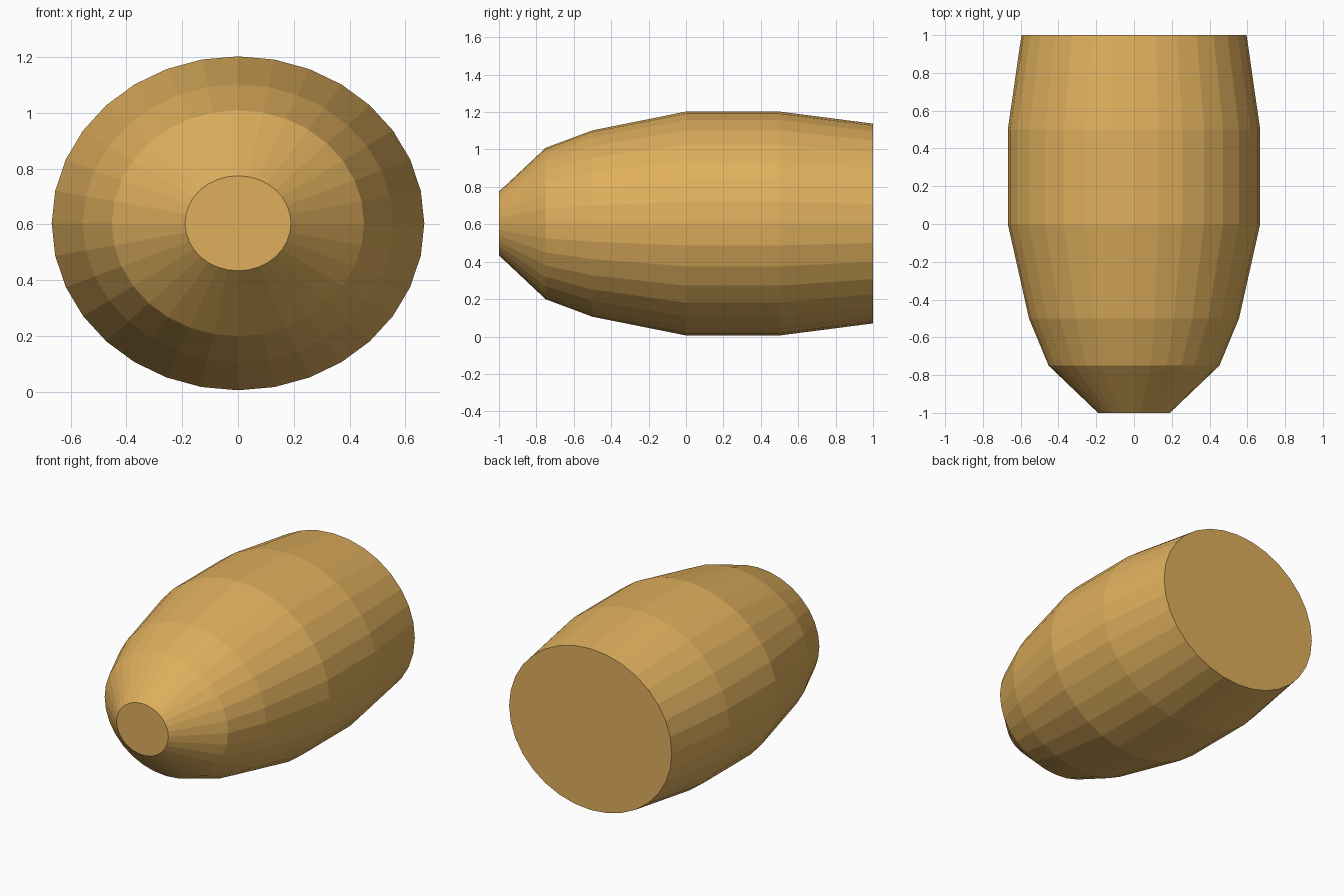
import bpy, bmesh
from math import sin, cos, pi

if "Cube" in bpy.data.objects:
    bpy.data.objects.remove(bpy.data.objects["Cube"])

SIDES = 32
CENTRE_Z = 0.604
FLATTEN = 0.896  # height / width of the oval section
# (y, half width) from nose to flat back
PROFILE = [(-1.0, 0.19), (-0.75, 0.452), (-0.5, 0.556),
           (0.0, 0.668), (0.5, 0.668), (1.0, 0.596)]

# Faceted barrel: oval rings bridged along y
bm = bmesh.new()
rings = []
for y, r in PROFILE:
    rings.append([bm.verts.new((r * cos(2 * pi * i / SIDES), y,
                                CENTRE_Z + r * FLATTEN * sin(2 * pi * i / SIDES)))
                  for i in range(SIDES)])
for a, b in zip(rings, rings[1:]):
    for i in range(SIDES):
        j = (i + 1) % SIDES
        bm.faces.new((a[i], a[j], b[j], b[i]))

# Flat end caps
bm.faces.new(rings[0])
bm.faces.new(rings[-1])
bmesh.ops.recalc_face_normals(bm, faces=bm.faces)

mesh = bpy.data.meshes.new("tapered_body")
bm.to_mesh(mesh)
bm.free()
body = bpy.data.objects.new("tapered_body", mesh)
bpy.context.collection.objects.link(body)

# Ochre colour
mat = bpy.data.materials.new("ochre")
mat.diffuse_color = (0.74, 0.43, 0.11, 1)
mat.use_nodes = True
mat.node_tree.nodes["Principled BSDF"].inputs["Base Color"].default_value = mat.diffuse_color
mesh.materials.append(mat)
